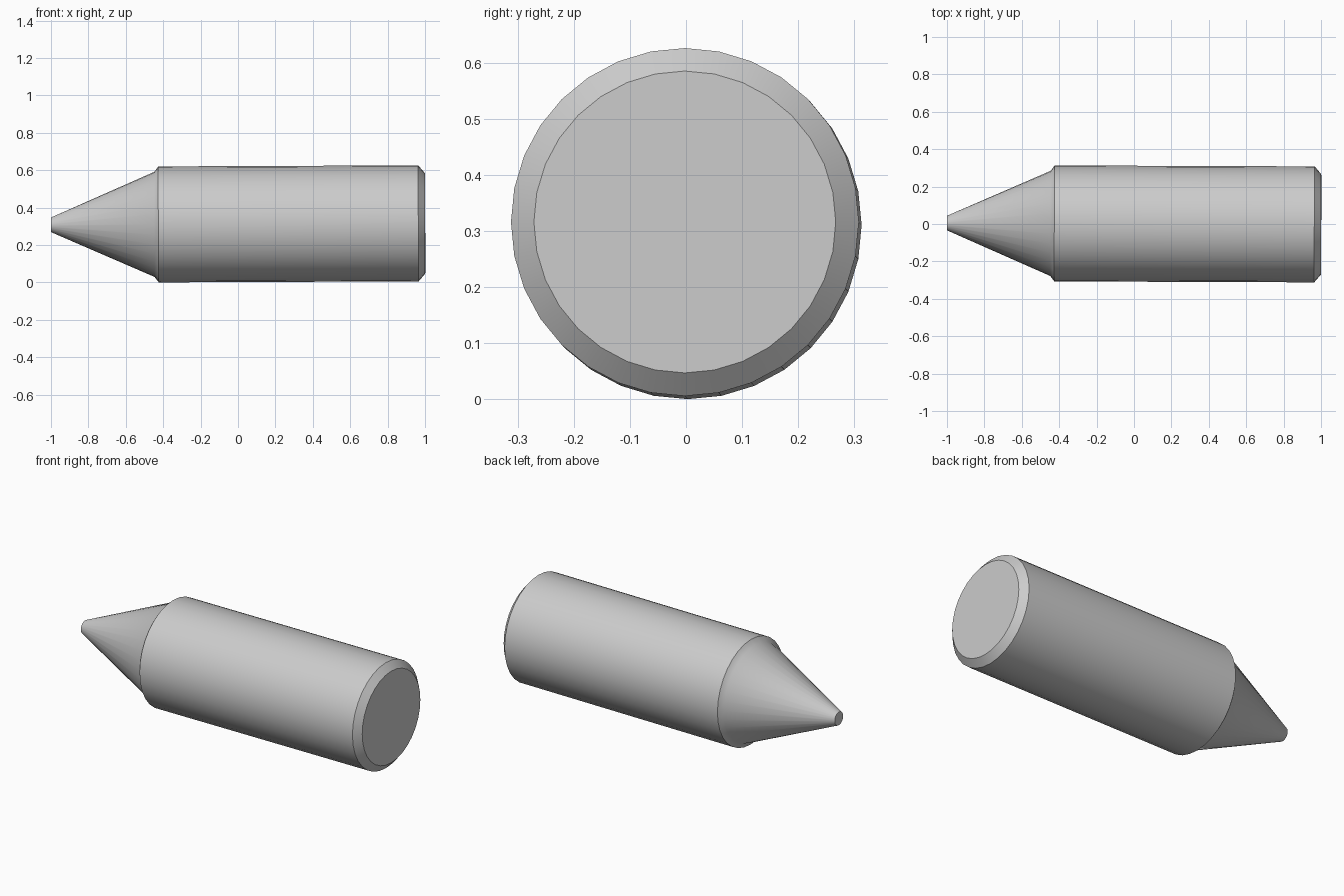
import bpy, bmesh
from math import cos, sin, tau, radians
from mathutils import Matrix

if "Cube" in bpy.data.objects:
    bpy.data.objects.remove(bpy.data.objects["Cube"])

SIDES = 32


def lathe(name, profile):
    """Revolve (x, radius) points round the x axis and cap both ends."""
    bm = bmesh.new()
    rings = [[bm.verts.new((x, r * sin(tau * i / SIDES), r * cos(tau * i / SIDES)))
              for i in range(SIDES)] for x, r in profile]
    for a, b in zip(rings, rings[1:]):
        for i in range(SIDES):
            j = (i + 1) % SIDES
            bm.faces.new((a[i], a[j], b[j], b[i]))
    bm.faces.new(rings[0])
    bm.faces.new(rings[-1])
    bmesh.ops.recalc_face_normals(bm, faces=bm.faces)
    mesh = bpy.data.meshes.new(name)
    bm.to_mesh(mesh)
    bm.free()
    obj = bpy.data.objects.new(name, mesh)
    bpy.context.collection.objects.link(obj)
    return obj


# Pointed peg: blunt tip, cone, flared shoulder, cylinder, chamfered end
peg = lathe("pointed_peg", [(-1.0, 0.039), (-0.447, 0.281), (-0.425, 0.31),
                            (0.965, 0.31), (1.0, 0.269)])

# The axis leans very slightly off x
peg.data.transform(Matrix.Translation((0, 0.0015, 0.3121))
                   @ Matrix.Rotation(-0.0036, 4, 'Z')
                   @ Matrix.Rotation(-0.004, 4, 'Y'))

bpy.context.view_layer.objects.active = peg
peg.select_set(True)
bpy.ops.object.shade_smooth_by_angle(angle=radians(30))
